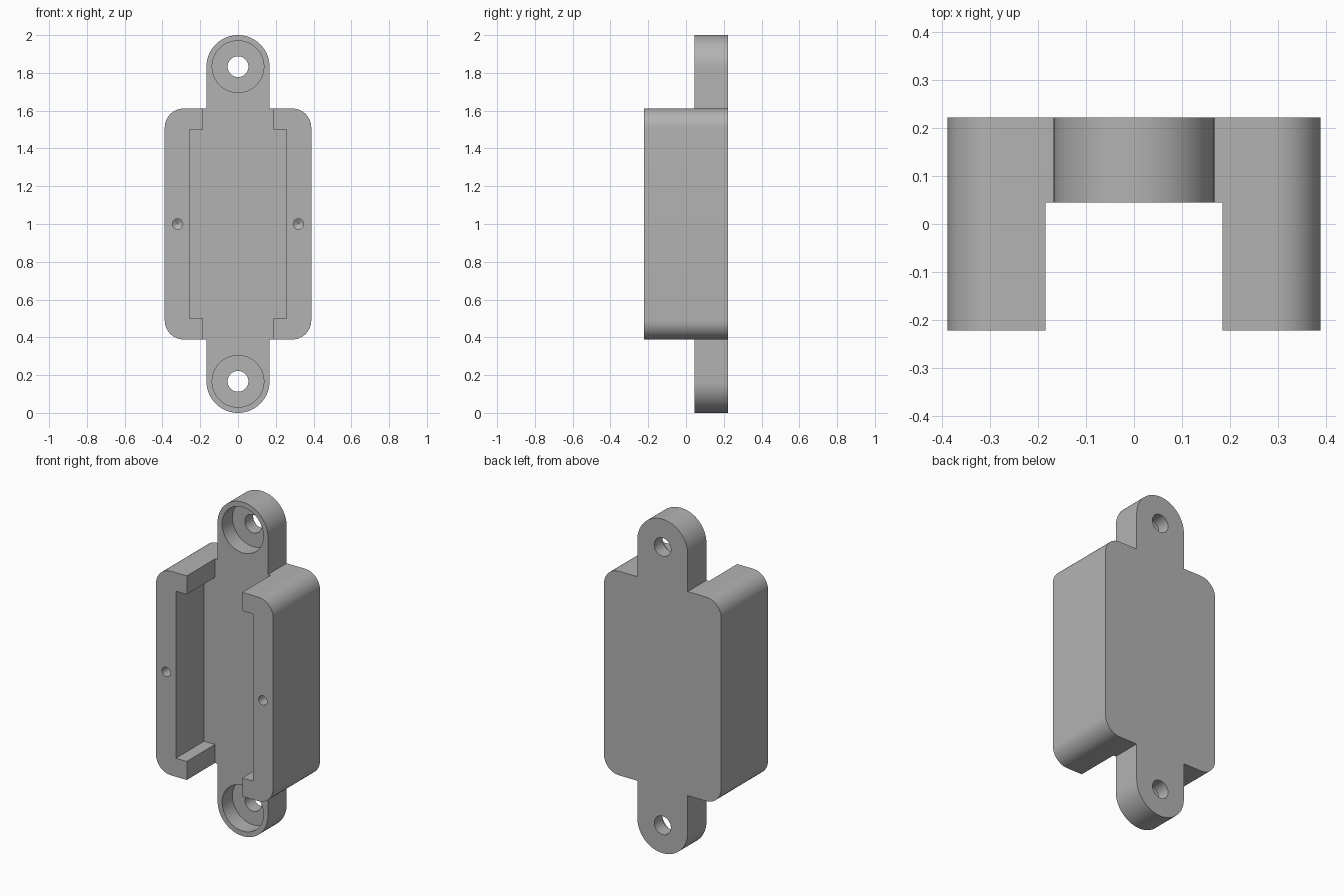
import bpy, bmesh, math

if "Cube" in bpy.data.objects:
    bpy.data.objects.remove(bpy.data.objects["Cube"])

BACK, FRONT, FLOOR = 0.222, -0.222, 0.045   # depth levels along y
MID = 1.0                                   # height of the mirror plane


def arc(cx, cz, r, n):
    """Quarter arc from straight up to the +x side."""
    return [(cx + r * math.sin(i / n * math.pi / 2),
             cz + r * math.cos(i / n * math.pi / 2)) for i in range(n + 1)]


def mirror_quarter(quarter):
    """Mirror a quarter outline (x, z - MID) into a full closed outline."""
    right = quarter + [(x, -z) for x, z in reversed(quarter)]
    full = right + [(-x, z) for x, z in reversed(right)]
    clean = []
    for x, z in full:
        p = (round(x, 5) + 0.0, round(z + MID, 5))
        if p not in clean:
            clean.append(p)
    return clean


def add_object(name, bm):
    bmesh.ops.recalc_face_normals(bm, faces=bm.faces)
    mesh = bpy.data.meshes.new(name)
    bm.to_mesh(mesh)
    bm.free()
    ob = bpy.data.objects.new(name, mesh)
    bpy.context.collection.objects.link(ob)
    return ob


def prism(name, outline, y0, y1):
    bm = bmesh.new()
    face = bm.faces.new([bm.verts.new((x, y0, z)) for x, z in outline])
    ext = bmesh.ops.extrude_face_region(bm, geom=[face])["geom"]
    bmesh.ops.translate(bm, vec=(0, y1 - y0, 0),
                        verts=[v for v in ext if isinstance(v, bmesh.types.BMVert)])
    return add_object(name, bm)


def lathe(name, profile, cx, cz, n=48):
    """Stack of rings (radius, y) about a y axis, capped at both ends."""
    bm = bmesh.new()
    rings = [[bm.verts.new((cx + r * math.cos(2 * math.pi * i / n), y,
                            cz + r * math.sin(2 * math.pi * i / n))) for i in range(n)]
             for r, y in profile]
    for a, b in zip(rings, rings[1:]):
        for i in range(n):
            j = (i + 1) % n
            bm.faces.new((a[i], a[j], b[j], b[i]))
    bm.faces.new(rings[0])
    bm.faces.new(rings[-1])
    return add_object(name, bm)


# Housing: rounded body with a rounded mounting ear above and below
quarter = arc(0, 0.833, 0.167, 20) + [(0.167, 0.611)] + arc(0.288, 0.511, 0.1, 12)
housing = prism("housing", mirror_quarter(quarter), FRONT, BACK)

cutters = []
# Channel open at the top and bottom, widened in the middle into a pocket
channel = [(0.184, 1.2), (0.184, 0.5), (0.256, 0.5)]
cutters.append(prism("channel_cutter", mirror_quarter(channel), FRONT - 0.1, FLOOR))

# Counterbored screw holes in the ears
for label, z in (("upper", MID + 0.833), ("lower", MID - 0.833)):
    profile = [(0.137, FLOOR - 0.1), (0.137, FLOOR + 0.098),
               (0.055, FLOOR + 0.098), (0.055, BACK + 0.1)]
    cutters.append(lathe(label + "_screw_hole_cutter", profile, 0, z))

# Blind pilot holes with conical ends in the side walls
for label, x in (("left", -0.32), ("right", 0.32)):
    profile = [(0.028, FRONT - 0.1), (0.028, FRONT + 0.14), (0.001, FRONT + 0.157)]
    cutters.append(lathe(label + "_pilot_hole_cutter", profile, x, MID, 24))

for cutter in cutters:
    mod = housing.modifiers.new(cutter.name, "BOOLEAN")
    mod.operation, mod.solver, mod.object = "DIFFERENCE", "EXACT", cutter

bpy.context.view_layer.objects.active = housing
housing.select_set(True)
for mod in list(housing.modifiers):
    bpy.ops.object.modifier_apply(modifier=mod.name)
for cutter in cutters:
    bpy.data.objects.remove(cutter)

# Plain grey finish
grey = bpy.data.materials.new("grey")
grey.diffuse_color = (0.45, 0.45, 0.45, 1)
grey.use_nodes = True
grey.node_tree.nodes["Principled BSDF"].inputs["Base Color"].default_value = grey.diffuse_color
housing.data.materials.clear()
housing.data.materials.append(grey)
bpy.ops.object.shade_smooth_by_angle(angle=math.radians(30))
